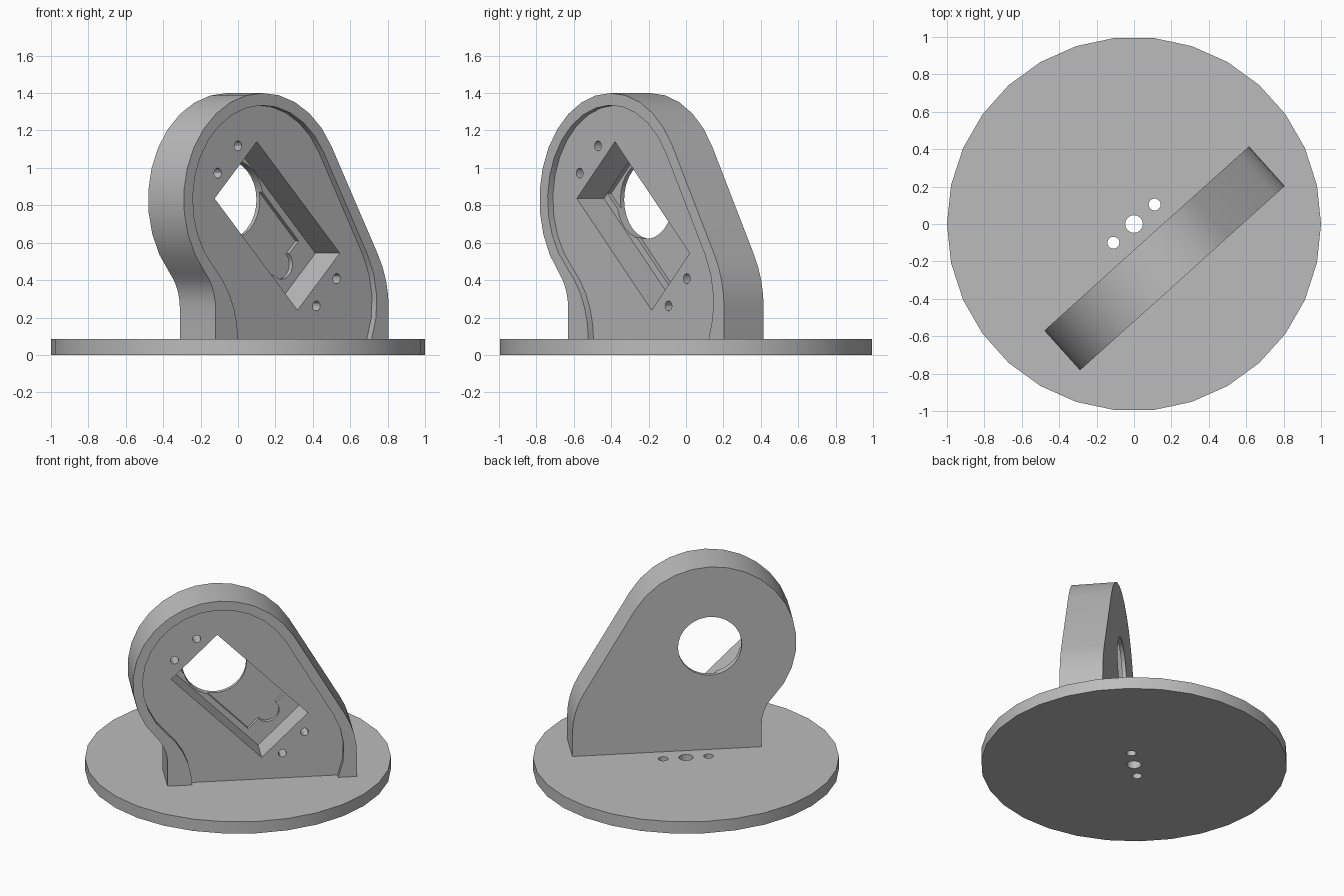
import bpy, bmesh
from math import sin, cos, radians, degrees, atan2, sqrt, pi
from mathutils import Vector

cube = bpy.data.objects.get("Cube")
if cube:
    bpy.data.objects.remove(cube, do_unlink=True)

grey = bpy.data.materials.new("plain_grey")
grey.use_nodes = True
grey.diffuse_color = (0.5, 0.5, 0.5, 1)
grey.node_tree.nodes["Principled BSDF"].inputs["Base Color"].default_value = (0.5, 0.5, 0.5, 1)

BASE_TOP = 0.085
TURN = radians(42)
ALONG = Vector((cos(TURN), sin(TURN), 0))      # bracket's length
FACING = Vector((sin(TURN), -cos(TURN), 0))    # bracket's front normal
UP = Vector((0, 0, 1))
HEAD = (-0.17, 0.83)                           # centre of the round head
POCKET = (-0.033, 0.69)                        # centre of the motor pocket


def arc(centre, r, start, end, n):
    """Points on an arc, angles in degrees."""
    angles = [radians(start + (end - start) * i / n) for i in range(n + 1)]
    return [(centre[0] + r * cos(a), centre[1] + r * sin(a)) for a in angles]


def circle(centre, r, n=30):
    return arc(centre, r, 0, 360, n)[:-1]


def prism(name, profile, low, high, axes):
    """Extrude a 2D profile between two offsets; axes = (first, second, depth)."""
    a, b, d = axes
    bm = bmesh.new()
    face = bm.faces.new([bm.verts.new(a * p + b * q + d * low) for p, q in profile])
    grown = bmesh.ops.extrude_face_region(bm, geom=[face])["geom"]
    bmesh.ops.translate(bm, vec=d * (high - low),
                        verts=[v for v in grown if isinstance(v, bmesh.types.BMVert)])
    bmesh.ops.recalc_face_normals(bm, faces=bm.faces)
    mesh = bpy.data.meshes.new(name)
    bm.to_mesh(mesh)
    bm.free()
    mesh.materials.append(grey)
    obj = bpy.data.objects.new(name, mesh)
    bpy.context.collection.objects.link(obj)
    return obj


def cut(target, cutter):
    """Subtract a cutter, then discard it."""
    cutter.hide_render = True
    mod = target.modifiers.new("cut", 'BOOLEAN')
    mod.operation, mod.solver, mod.object = 'DIFFERENCE', 'EXACT', cutter
    bpy.context.view_layer.objects.active = target
    bpy.ops.object.modifier_apply(modifier=mod.name)
    bpy.data.objects.remove(cutter, do_unlink=True)


def finish(obj):
    bpy.ops.object.select_all(action='DESELECT')
    obj.select_set(True)
    bpy.context.view_layer.objects.active = obj
    bpy.ops.object.shade_smooth_by_angle(angle=radians(30))


def outline(head_r, neck_u, neck_z, hip, hip_r, hip_start, bottom):
    """Bracket shape: convex hip, round head, concave neck flowing to the foot."""
    gap, drop = HEAD[0] - neck_u, HEAD[1] - neck_z
    neck_r = (gap ** 2 + drop ** 2 - head_r ** 2) / (2 * (head_r - gap))
    meet = degrees(atan2(drop, gap + neck_r))
    right = arc(hip, hip_r, hip_start, 30, 4)
    head = arc(HEAD, head_r, 30, 180 + meet, 16)
    neck = arc((neck_u - neck_r, neck_z), neck_r, meet, 0, 5)
    return [(right[0][0], bottom)] + right + head + neck + [(neck_u, bottom)]


def tilted(points):
    """Pocket coordinates (along, across) to bracket coordinates, turned 45 degrees."""
    s = sqrt(0.5)
    return [(POCKET[0] + s * (l + w), POCKET[1] + s * (w - l)) for l, w in points]


# Round base with a centre hole and two small screw holes
flat = (Vector((1, 0, 0)), Vector((0, 1, 0)), UP)
base = prism("round_base", circle((0, 0), 1), 0, BASE_TOP, flat)
for spot, r in (((0, 0), 0.047), ((0.11, 0.104), 0.032), ((-0.11, -0.1), 0.032)):
    cut(base, prism("hole_cutter", circle(spot, r, 20), -0.1, 0.2, flat))
finish(base)

# Upright bracket
upright = (ALONG, UP, FACING)
bracket = prism("upright_bracket",
                outline(0.57, -0.511, 0.25, (0.165, 0.25), 0.57, 0, BASE_TOP),
                0.103, 0.388, upright)

# Shallow recess that leaves a rim around the front
cut(bracket, prism("recess_cutter",
                   outline(0.505, -0.35, 0.08, (0.13, 0.28), 0.52, -22, 0.04),
                   0.35, 0.5, upright))

# Tilted motor pocket
L, W = 0.422, 0.215
cut(bracket, prism("pocket_cutter", tilted([(-L, -W), (L, -W), (L, W), (-L, W)]),
                   0.155, 0.5, upright))

# Deeper floor with a half-round cable notch at its lower end
step = [(-0.42, -0.176), (0.29, -0.176)] + arc((0.29, 0), 0.08, -90, 90, 10) \
    + [(0.29, 0.176), (-0.42, 0.176)]
cut(bracket, prism("floor_cutter", tilted(step), 0.13, 0.3, upright))

# Shaft opening through the back
cut(bracket, prism("shaft_cutter", circle(HEAD, 0.21), 0, 0.25, upright))

# Four blind screw holes beside the pocket ends
for l in (-0.502, 0.502):
    for w in (-0.103, 0.103):
        spot = tilted([(l, w)])[0]
        cut(bracket, prism("screw_cutter", circle(spot, 0.027, 12), 0.2, 0.5, upright))
finish(bracket)
